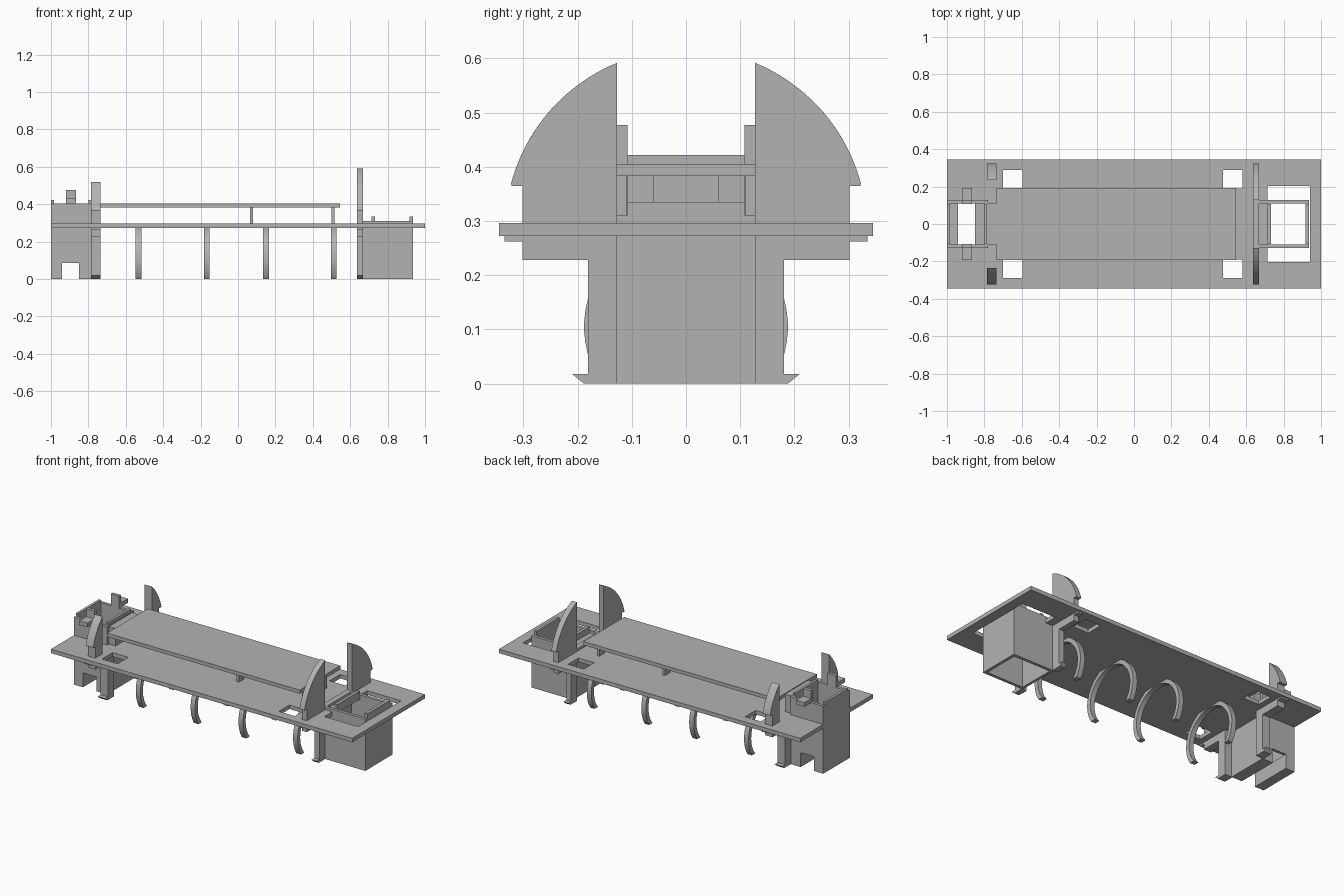
import bpy, bmesh, math
from mathutils import Vector

if "Cube" in bpy.data.objects:
    bpy.data.objects.remove(bpy.data.objects["Cube"], do_unlink=True)

gray = bpy.data.materials.new("plain gray")
gray.use_nodes = True
COLOR = (0.45, 0.45, 0.45, 1)
gray.diffuse_color = COLOR
gray.node_tree.nodes["Principled BSDF"].inputs["Base Color"].default_value = COLOR


def finish(name, bm):
    bmesh.ops.recalc_face_normals(bm, faces=bm.faces)
    mesh = bpy.data.meshes.new(name)
    bm.to_mesh(mesh)
    bm.free()
    mesh.materials.append(gray)
    ob = bpy.data.objects.new(name, mesh)
    bpy.context.collection.objects.link(ob)
    return ob


def box(name, x, y, z):
    bm = bmesh.new()
    bmesh.ops.create_cube(bm, size=1)
    for v in bm.verts:
        v.co = [r[0] + (c + 0.5) * (r[1] - r[0]) for c, r in zip(v.co, (x, y, z))]
    return finish(name, bm)


def slab(name, profile, x0, x1):
    """Extrude a y,z outline along x."""
    bm = bmesh.new()
    face = bm.faces.new([bm.verts.new((x0, y, z)) for y, z in profile])
    out = bmesh.ops.extrude_face_region(bm, geom=[face])["geom"]
    moved = [g for g in out if isinstance(g, bmesh.types.BMVert)]
    bmesh.ops.translate(bm, vec=Vector((x1 - x0, 0, 0)), verts=moved)
    return finish(name, bm)


def span(a, b, s):
    return (a, b) if s > 0 else (-b, -a)


def cut(ob, cutter):
    cutter.hide_render = True
    cutter.hide_set(True)
    mod = ob.modifiers.new("cut", "BOOLEAN")
    mod.operation = "DIFFERENCE"
    mod.solver = "EXACT"
    mod.object = cutter
    bpy.context.view_layer.update()
    mesh = bpy.data.meshes.new_from_object(
        ob.evaluated_get(bpy.context.evaluated_depsgraph_get()))
    ob.modifiers.clear()
    ob.data = mesh
    bpy.data.objects.remove(cutter, do_unlink=True)


# Base plate with square openings and the two box openings
PLATE = (0.272, 0.296)
plate = box("base_plate", (-1, 1), (-0.345, 0.345), PLATE)
for x in ((-0.7, -0.595), (0.475, 0.58)):
    for s in (1, -1):
        cut(plate, box("hole_cutter", x, span(0.19, 0.29, s), (0.2, 0.4)))
cut(plate, box("end_cutter", (0.715, 0.94), (-0.203, 0.203), (0.2, 0.4)))
cut(plate, box("box_cutter", (-0.985, -0.8), (-0.112, 0.112), (0.2, 0.4)))

# Raised deck and its posts
box("upper_deck", (-0.735, 0.545), (-0.192, 0.192), (0.383, 0.405))
for x in (0.065, 0.5):
    for s in (1, -1):
        box("deck_post", (x, x + 0.016), span(0.06, 0.108, s), (0.29, 0.39))

# Open-bottomed rings hanging below the plate
R_OUT, R_IN, RING_Z = 0.188, 0.163, 0.105


def ring_arc(r):
    start = -math.asin(RING_Z / r)
    steps = 40
    return [(r * math.cos(a), RING_Z + r * math.sin(a)) for a in
            (start + (math.pi - 2 * start) * i / steps for i in range(steps + 1))]


for x in (-0.532, -0.168, 0.15, 0.512):
    profile = [(y, min(z, 0.285)) for y, z in ring_arc(R_OUT)] + ring_arc(R_IN)[::-1]
    slab("hanging_ring", profile, x - 0.015, x + 0.015)

# Quarter-round fins, lower barbs and hooked arms
FIN_Z, FIN_R = 0.283, 0.334


def fin_profile(inner):
    start, end = math.asin(0.087 / FIN_R), math.acos(inner / FIN_R)
    arc = [(FIN_R * math.cos(a), FIN_Z + FIN_R * math.sin(a)) for a in
           (start + (end - start) * i / 20 for i in range(21))]
    return [(inner, 0.28), (0.302, 0.28), (0.302, 0.365), (0.322, 0.365)] + arc


BARB = [(0.18, 0.228), (0.302, 0.228), (0.302, 0.262), (0.335, 0.262),
        (0.335, 0.28), (0.18, 0.28)]
ARM = [(0.127, 0), (0.188, 0), (0.21, 0.018), (0.181, 0.018), (0.181, 0.28), (0.127, 0.28)]
for x0, x1, inner in ((-0.785, -0.735, 0.235), (0.635, 0.668, 0.127)):
    for s in (1, -1):
        for name, prof in (("fin", fin_profile(inner)), ("lower_barb", BARB), ("hook_arm", ARM)):
            part = slab(name, [(y * s, z) for y, z in prof], x0, x1)
            if name == "fin":
                # Blind pin bore in the outer end
                bm = bmesh.new()
                bmesh.ops.create_cone(bm, cap_ends=True, segments=24, radius1=0.0155,
                                      radius2=0.0155, depth=0.2)
                for v in bm.verts:
                    px, py, pz = v.co
                    v.co = ((x0 + x1) / 2 + px, s * 0.305 + pz / 2 * 1.9, 0.33 + py)
                cut(part, finish("bore_cutter", bm))
box("fin_bridge", (0.635, 0.668), (-0.13, 0.13), (0.29, 0.311))
box("deck_bridge", (-0.785, -0.735), (-0.11, 0.11), (0.29, 0.4))

# Right-hand box: open tube with a raised lip
for s in (1, -1):
    box("well_side", (0.66, 0.935), span(0.11, 0.128, s), (0, 0.311))
box("well_inner_wall", (0.66, 0.675), (-0.128, 0.128), (0, 0.28))
box("well_outer_wall", (0.917, 0.935), (-0.128, 0.128), (0, 0.311))
for x in (0.715, 0.917):
    box("well_lip", (x, x + 0.018), (-0.108, 0.108), (0.285, 0.335))

# Left-hand box: tall shell, slotted floor, notched sides
tower = box("tower_shell", (-1, -0.78), (-0.127, 0.127), (0, 0.405))
cut(tower, box("tower_cutter", (-0.985, -0.8), (-0.11, 0.11), (0.085, 0.6)))
cut(tower, box("notch_cutter", (-0.94, -0.85), (-0.3, 0.3), (-0.1, 0.086)))
for x in (-1, -0.8):
    box("tower_lip", (x, x + 0.015), (-0.108, 0.108), (0.4, 0.422))
for s in (1, -1):
    box("tower_tab", (-0.92, -0.865), span(0.108, 0.127, s), (0.4, 0.477))
    box("tower_tab_foot", (-0.92, -0.865), span(0.12, 0.192, s), (0.405, 0.43))
